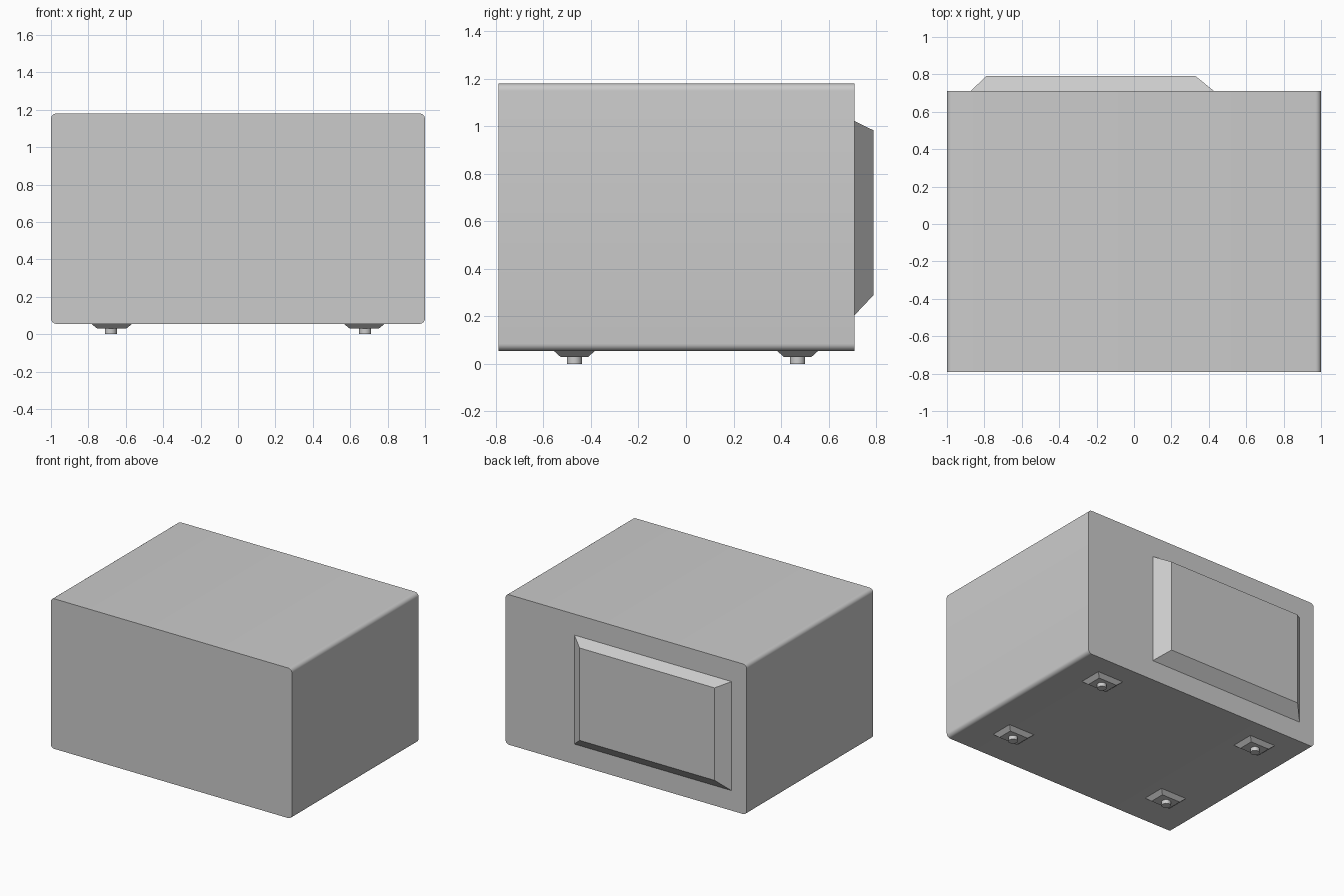
import bpy, bmesh, math

if "Cube" in bpy.data.objects:
    bpy.data.objects.remove(bpy.data.objects["Cube"])


def make_object(name, bm):
    bmesh.ops.recalc_face_normals(bm, faces=bm.faces)
    mesh = bpy.data.meshes.new(name)
    bm.to_mesh(mesh)
    bm.free()
    obj = bpy.data.objects.new(name, mesh)
    bpy.context.collection.objects.link(obj)
    return obj


def smooth(obj):
    bpy.ops.object.select_all(action='DESELECT')
    obj.select_set(True)
    bpy.context.view_layer.objects.active = obj
    bpy.ops.object.shade_smooth_by_angle(angle=math.radians(35))


def loft(name, base, end):
    # Closed solid between two matching outlines
    bm = bmesh.new()
    a = [bm.verts.new(p) for p in base]
    b = [bm.verts.new(p) for p in end]
    bm.faces.new(a)
    bm.faces.new(b)
    for i in range(len(a)):
        j = (i + 1) % len(a)
        bm.faces.new((a[i], a[j], b[j], b[i]))
    return make_object(name, bm)


def rect(x0, x1, y0, y1):
    return [(x0, y0), (x1, y0), (x1, y1), (x0, y1)]


# Cabinet: rounded-rectangle profile extruded front to back
R, SEG = 0.03, 6
X, Z0, Z1 = 1.0, 0.055, 1.18
FRONT, BACK = -0.79, 0.71
centres = [(X - R, Z1 - R), (R - X, Z1 - R), (R - X, Z0 + R), (X - R, Z0 + R)]
profile = []
for q, (cx, cz) in enumerate(centres):
    for s in range(SEG + 1):
        a = math.pi / 2 * (q + s / SEG)
        profile.append((cx + R * math.cos(a), cz + R * math.sin(a)))
smooth(loft("cabinet",
            [(x, FRONT, z) for x, z in profile],
            [(x, BACK, z) for x, z in profile]))

# Rear housing: tapered block off-centre on the back
loft("rear_housing",
     [(x, BACK - 0.005, z) for x, z in rect(-0.88, 0.435, 0.20, 1.025)],
     [(x, 0.79, z) for x, z in rect(-0.79, 0.33, 0.29, 0.983)])

# Four feet: tapered pad with a round pin
for sx, side in ((-1, "left"), (1, "right")):
    for sy, end in ((-1, "front"), (1, "back")):
        fx, fy = sx * 0.675, sy * 0.47
        loft(f"{end}_{side}_foot_pad",
             [(x, y, Z0 + 0.003) for x, y in rect(fx - 0.112, fx + 0.112, fy - 0.09, fy + 0.09)],
             [(x, y, 0.029) for x, y in rect(fx - 0.077, fx + 0.077, fy - 0.058, fy + 0.058)])
        bpy.ops.mesh.primitive_cylinder_add(vertices=24, radius=0.032, depth=0.034,
                                            location=(sx * 0.68, fy, 0.017))
        pin = bpy.context.object
        pin.name = f"{end}_{side}_foot_pin"
        smooth(pin)
